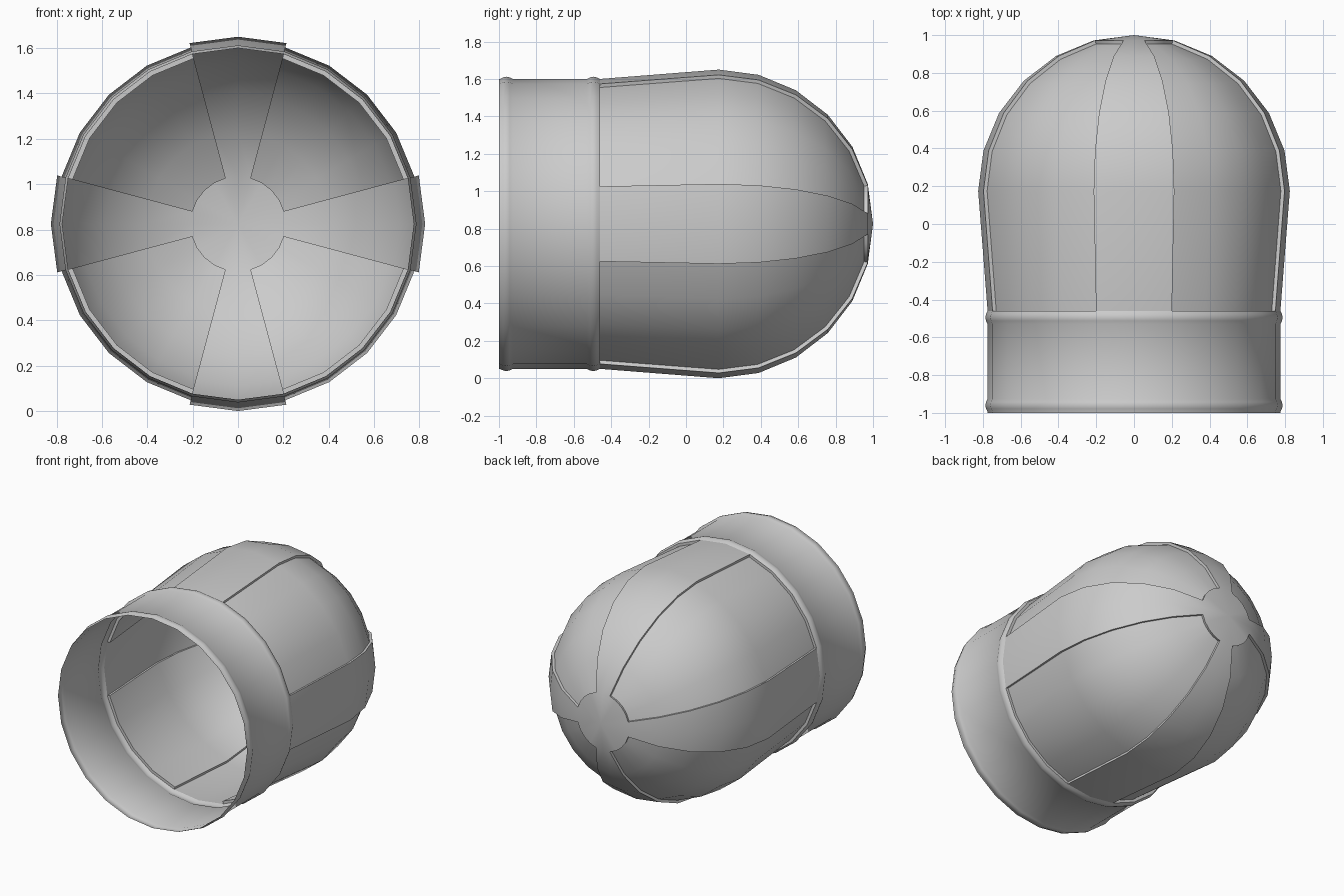
import bpy, bmesh, math
from mathutils import Vector

SEGMENTS = 24
AXIS_Z = 0.825      # height of the horizontal axis
RADIUS = 0.825      # dome radius
DOME_Y = 0.175      # centre of the rounded end
COLLAR_Y = -0.46    # where dome meets collar
COLLAR_R = 0.775
RECESS = 0.02       # depth of the sunken panels

if "Cube" in bpy.data.objects:
    bpy.data.objects.remove(bpy.data.objects["Cube"], do_unlink=True)

grey = bpy.data.materials.new("light_grey")
grey.use_nodes = True
colour = (0.6, 0.6, 0.6, 1)
grey.diffuse_color = colour
grey.node_tree.nodes["Principled BSDF"].inputs["Base Color"].default_value = colour


def lathe(profile):
    """Sweep (y, radius) points around the y axis; returns mesh and rows of faces."""
    bm = bmesh.new()
    rings = []
    for y, r in profile:
        if r < 0.001:
            rings.append([bm.verts.new((0, y, 0))] * SEGMENTS)
            continue
        angles = [math.tau * i / SEGMENTS for i in range(SEGMENTS)]
        rings.append([bm.verts.new((r * math.sin(a), y, r * math.cos(a))) for a in angles])
    rows = []
    for low, high in zip(rings, rings[1:]):
        row = []
        for i in range(SEGMENTS):
            j = (i + 1) % SEGMENTS
            corners = [low[i], high[i], high[j], low[j]]
            row.append(bm.faces.new(list(dict.fromkeys(corners))))
        rows.append(row)
    bm.normal_update()
    return bm, rows


def finish(name, bm):
    mesh = bpy.data.meshes.new(name)
    bm.to_mesh(mesh)
    bm.free()
    mesh.materials.append(grey)
    obj = bpy.data.objects.new(name, mesh)
    obj.location.z = AXIS_Z
    bpy.context.collection.objects.link(obj)
    bpy.ops.object.select_all(action="DESELECT")
    obj.select_set(True)
    bpy.context.view_layer.objects.active = obj
    bpy.ops.object.shade_smooth_by_angle(angle=math.radians(40))


def bead(start, end):
    """Rounded ridge on the collar between two y positions."""
    steps = 4
    return [(start + (end - start) * i / steps,
             COLLAR_R + 0.012 * math.sin(math.pi * i / steps)) for i in range(steps + 1)]


# Open collar with a rounded bead near each end
collar, _ = lathe([(-1, COLLAR_R)] + bead(-0.995, -0.925) + bead(-0.53, COLLAR_Y))
finish("collar", collar)

# Dome: flared sleeve followed by a hemisphere
profile = [(COLLAR_Y, COLLAR_R)]
for k in range(7):
    a = math.radians(15 * k)
    profile.append((DOME_Y + RADIUS * math.sin(a), RADIUS * math.cos(a)))
dome, rows = lathe(profile)

# Four sunken panels, leaving ribs at top, bottom and sides, and a round end cap
panels = [row[i] for row in rows[:-1] for i in range(SEGMENTS) if i % 6 in (1, 2, 3, 4)]
bmesh.ops.inset_region(dome, faces=panels, thickness=0, depth=0, use_boundary=True)
for v in {v for f in panels for v in f.verts}:
    centre = Vector((0, max(v.co.y, DOME_Y) if v.co.y <= DOME_Y else DOME_Y, 0))
    if v.co.y < DOME_Y:
        centre.y = v.co.y
    v.co -= (v.co - centre).normalized() * RECESS
dome.normal_update()
finish("ribbed_dome", dome)
